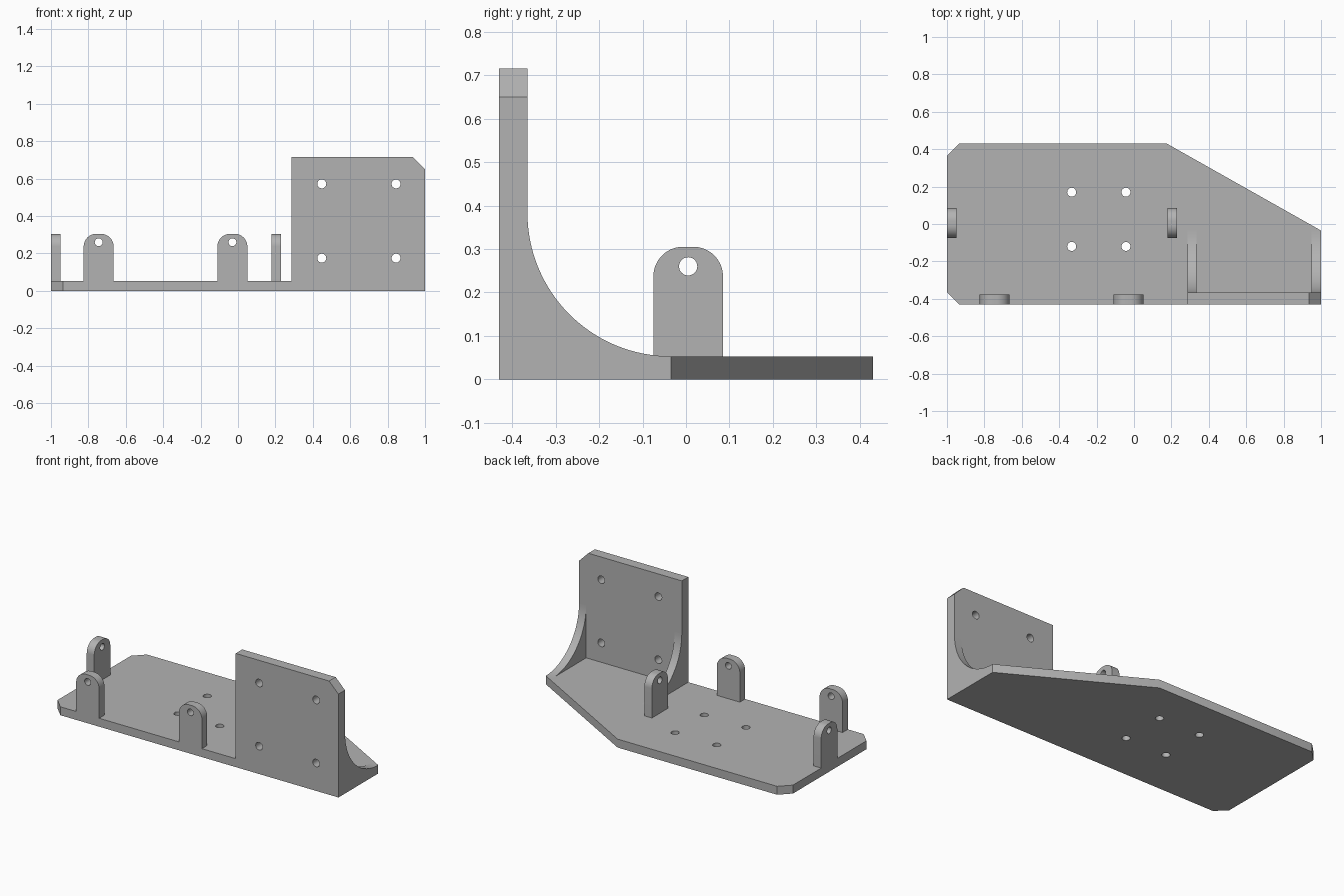
import bpy, bmesh
from math import sin, cos, pi, radians

cube = bpy.data.objects.get("Cube")
if cube:
    bpy.data.objects.remove(cube, do_unlink=True)

grey = bpy.data.materials.new("plain grey")
grey.use_nodes = True
grey.diffuse_color = (0.45, 0.45, 0.45, 1)
grey.node_tree.nodes["Principled BSDF"].inputs["Base Color"].default_value = (0.45, 0.45, 0.45, 1)

# How profile coordinates (u, v) and depth w map to space, by extrusion axis
PLACE = {
    "x": lambda u, v, w: (w, u, v),
    "y": lambda u, v, w: (u, w, v),
    "z": lambda u, v, w: (u, v, w),
}


def arc(cu, cv, r, start, end, steps=16):
    angles = [radians(start + (end - start) * i / steps) for i in range(steps + 1)]
    return [(cu + r * cos(a), cv + r * sin(a)) for a in angles]


def plate(name, axis, outline, near, far, holes=(), radius=0.024):
    """Extrude an outline with round through-holes between two depths."""
    bm = bmesh.new()
    loops = [outline] + [arc(u, v, radius, 0, 360, 32)[:-1] for u, v in holes]
    for loop in loops:
        verts = [bm.verts.new(PLACE[axis](u, v, near)) for u, v in loop]
        for a, b in zip(verts, verts[1:] + verts[:1]):
            bm.edges.new((a, b))
    bmesh.ops.triangle_fill(bm, edges=bm.edges[:], use_beauty=True)
    result = bmesh.ops.extrude_face_region(bm, geom=bm.faces[:], use_keep_orig=True)
    moved = [g for g in result["geom"] if isinstance(g, bmesh.types.BMVert)]
    bmesh.ops.translate(bm, verts=moved, vec=PLACE[axis](0, 0, far - near))
    bmesh.ops.recalc_face_normals(bm, faces=bm.faces[:])
    mesh = bpy.data.meshes.new(name)
    bm.to_mesh(mesh)
    bm.free()
    mesh.materials.append(grey)
    obj = bpy.data.objects.new(name, mesh)
    bpy.context.collection.objects.link(obj)
    bpy.ops.object.select_all(action="DESELECT")
    obj.select_set(True)
    bpy.context.view_layer.objects.active = obj
    bpy.ops.object.shade_smooth_by_angle(angle=radians(30))
    return obj


FLOOR = 0.053

# Base plate with clipped corners and a long diagonal edge
plate("base_plate", "z",
      [(-1, -0.365), (-0.935, -0.43), (1, -0.43), (1, -0.035),
       (0.175, 0.43), (-0.935, 0.43), (-1, 0.365)], 0, FLOOR,
      [(x, y) for x in (-0.333, -0.043) for y in (0.17, -0.12)])

# Upright wall with one clipped corner
plate("upright_wall", "y",
      [(0.285, 0), (1, 0), (1, 0.65), (0.935, 0.715), (0.285, 0.715)], -0.43, -0.365,
      [(x, z) for x in (0.448, 0.845) for z in (0.175, 0.572)])

# Curved gussets joining wall and base
gusset = [(-0.365, FLOOR)] + arc(-0.035, FLOOR + 0.33, 0.33, 270, 180, 32)
for side, x in (("right", 0.285), ("left", 0.95)):
    plate(side + "_gusset", "x", gusset, x, x + 0.05)


# Rounded mounting lugs
def lug(name, axis, centre, near, far):
    half, top, r = 0.08, 0.305, 0.068
    outline = [(centre - half, FLOOR), (centre + half, FLOOR)]
    outline += arc(centre + half - r, top - r, r, 0, 90)
    outline += arc(centre - half + r, top - r, r, 90, 180)
    plate(name, axis, outline, near, far, [(centre, 0.26)], 0.021)


lug("front_lug_right", "y", -0.745, -0.43, -0.378)
lug("front_lug_left", "y", -0.03, -0.43, -0.378)
lug("side_lug_right", "x", 0.005, -1, -0.948)
lug("side_lug_left", "x", 0.005, 0.178, 0.23)
